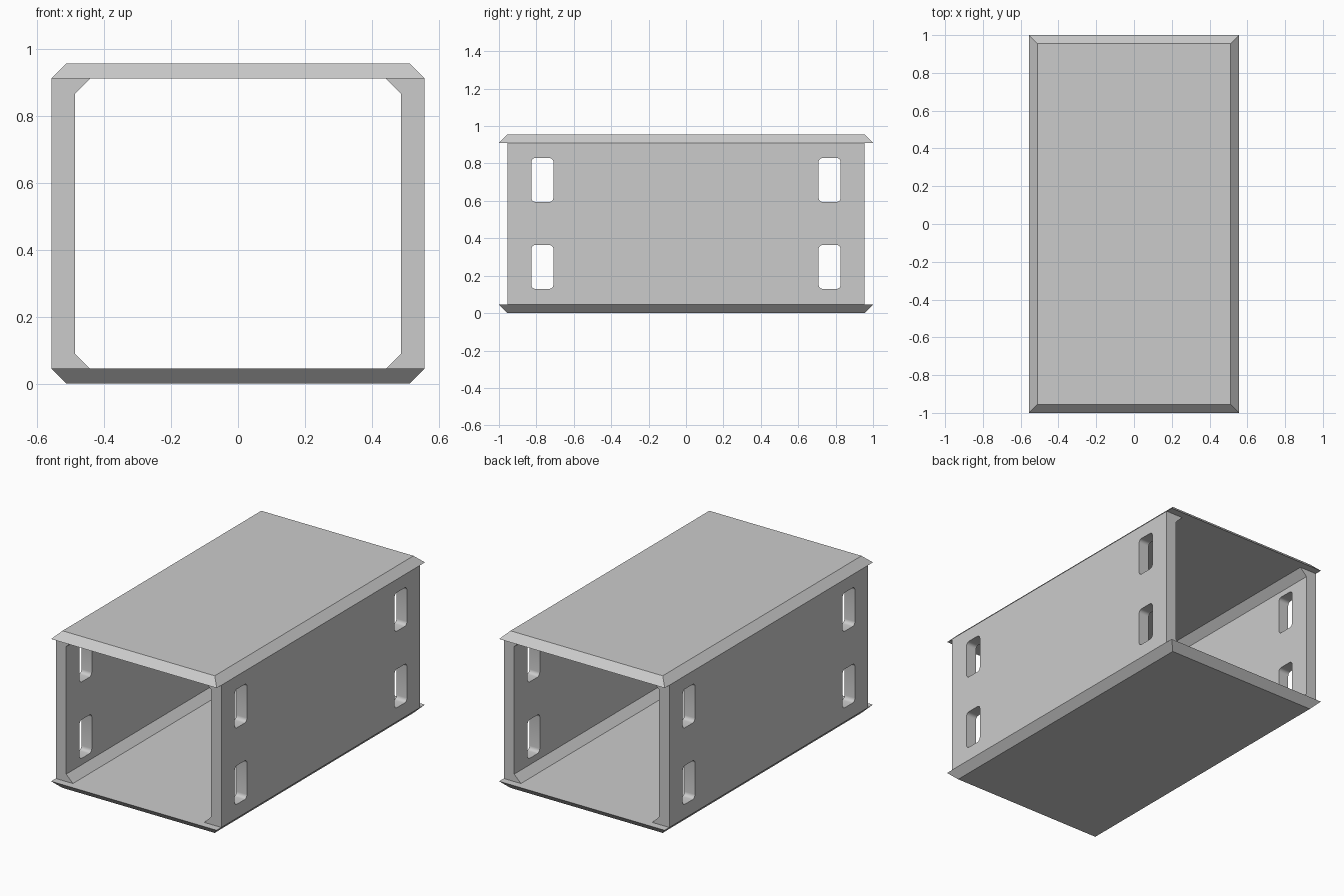
import bpy, bmesh
from mathutils import Vector

HALF_X, HALF_Y, HEIGHT = 0.557, 1.0, 0.955
PLATE = 0.045          # plate thickness, also the chamfer size
WALL = 0.07            # wall thickness

cube = bpy.data.objects.get("Cube")
if cube:
    bpy.data.objects.remove(cube, do_unlink=True)

grey = bpy.data.materials.new("plain grey")
grey.use_nodes = True
colour = (0.6, 0.6, 0.6, 1)
grey.diffuse_color = colour
grey.node_tree.nodes["Principled BSDF"].inputs["Base Color"].default_value = colour


def finish(name, bm):
    bmesh.ops.recalc_face_normals(bm, faces=bm.faces)
    mesh = bpy.data.meshes.new(name)
    bm.to_mesh(mesh)
    bm.free()
    mesh.materials.append(grey)
    obj = bpy.data.objects.new(name, mesh)
    bpy.context.collection.objects.link(obj)
    return obj


def prism(bm, profile, depth):
    """Extrude a closed outline of 3D points along a vector."""
    face = bm.faces.new([bm.verts.new(p) for p in profile])
    new = bmesh.ops.extrude_face_region(bm, geom=[face])["geom"]
    verts = [v for v in new if isinstance(v, bmesh.types.BMVert)]
    bmesh.ops.translate(bm, verts=verts, vec=Vector(depth))


def plate(name, z_inner, z_outer):
    """Flat panel whose outer face is smaller, giving chamfered edges."""
    bm = bmesh.new()
    bmesh.ops.create_cube(bm, size=2)
    for v in bm.verts:
        inset = PLATE if v.co.z > 0 else 0
        z = z_outer if v.co.z > 0 else z_inner
        v.co = (v.co.x * (HALF_X - inset), v.co.y * (HALF_Y - inset), z)
    return finish(name, bm)


# Top and bottom panels
plate("top_plate", HEIGHT - PLATE, HEIGHT)
plate("bottom_plate", PLATE, 0)

# Rounded slots, long enough to pass through both walls
slots = bmesh.new()
for y in (-0.768, 0.768):
    for z in (0.247, 0.712):
        made = bmesh.ops.create_cube(slots, size=1)["verts"]
        bmesh.ops.scale(slots, verts=made, vec=(2, 0.118, 0.235))
        bmesh.ops.translate(slots, verts=made, vec=(0, y, z))
edges = [e for e in slots.edges
         if abs(e.verts[0].co.x - e.verts[1].co.x) > 1]
bmesh.ops.bevel(slots, geom=edges, offset=0.022, segments=5, profile=0.5,
                affect='EDGES')
cutter = finish("slot_cutter", slots)
cutter.hide_render = True

# Side walls with sloped gussets along the inner corners
low, high = PLATE, HEIGHT - PLATE
inner = HALF_X - WALL
for side, name in ((1, "left_wall"), (-1, "right_wall")):
    outline = [(HALF_X, low), (inner - PLATE, low), (inner, low + PLATE),
               (inner, high - PLATE), (inner - PLATE, high), (HALF_X, high)]
    bm = bmesh.new()
    end = HALF_Y - PLATE
    prism(bm, [(side * x, -end, z) for x, z in outline], (0, 2 * end, 0))
    wall = finish(name, bm)
    cut = wall.modifiers.new("slots", 'BOOLEAN')
    cut.operation = 'DIFFERENCE'
    cut.solver = 'EXACT'
    cut.object = cutter
    bpy.ops.object.select_all(action='DESELECT')
    bpy.context.view_layer.objects.active = wall
    wall.select_set(True)
    bpy.ops.object.modifier_apply(modifier=cut.name)
    bpy.ops.object.shade_smooth_by_angle(angle=0.5)

bpy.data.objects.remove(cutter, do_unlink=True)
